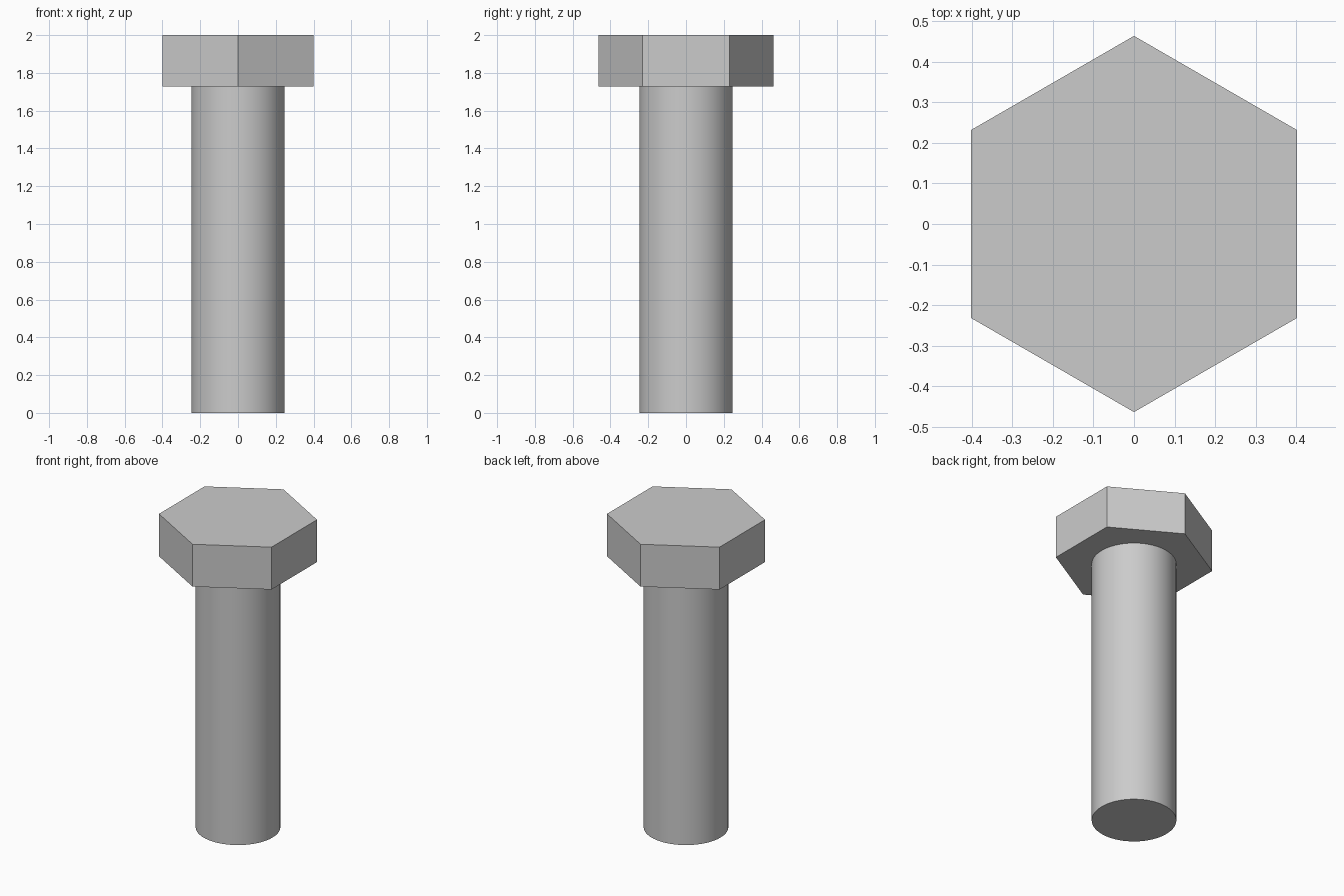
import bpy
import bmesh
from math import sin, cos, pi, radians

cube = bpy.data.objects.get("Cube")
if cube:
    bpy.data.objects.remove(cube, do_unlink=True)

HEAD_RADIUS = 0.463
SHANK_RADIUS = 0.247
HEAD_BASE = 1.727
TOP = 2.0

steel = bpy.data.materials.new("light_grey_steel")
steel.use_nodes = True
colour = (0.6, 0.6, 0.6, 1.0)
steel.diffuse_color = colour
steel.node_tree.nodes["Principled BSDF"].inputs["Base Color"].default_value = colour


def prism(name, radius, sides, bottom, top):
    """Extrude a regular polygon, with one corner on +y, from bottom to top."""
    bm = bmesh.new()
    ring = [bm.verts.new((radius * sin(2 * pi * i / sides),
                          radius * cos(2 * pi * i / sides), bottom))
            for i in range(sides)]
    base = bm.faces.new(ring)
    result = bmesh.ops.extrude_face_region(bm, geom=[base], use_keep_orig=True)
    raised = [v for v in result["geom"] if isinstance(v, bmesh.types.BMVert)]
    bmesh.ops.translate(bm, verts=raised, vec=(0, 0, top - bottom))
    bmesh.ops.recalc_face_normals(bm, faces=bm.faces)
    mesh = bpy.data.meshes.new(name)
    bm.to_mesh(mesh)
    bm.free()
    mesh.materials.append(steel)
    obj = bpy.data.objects.new(name, mesh)
    bpy.context.collection.objects.link(obj)
    return obj


# Hexagonal head with flat faces
prism("hex_head", HEAD_RADIUS, 6, HEAD_BASE, TOP)

# Plain round shank, smooth around the side with a sharp end rim
shank = prism("shank", SHANK_RADIUS, 96, 0.0, HEAD_BASE)
bpy.ops.object.select_all(action="DESELECT")
shank.select_set(True)
bpy.context.view_layer.objects.active = shank
bpy.ops.object.shade_smooth_by_angle(angle=radians(30))
